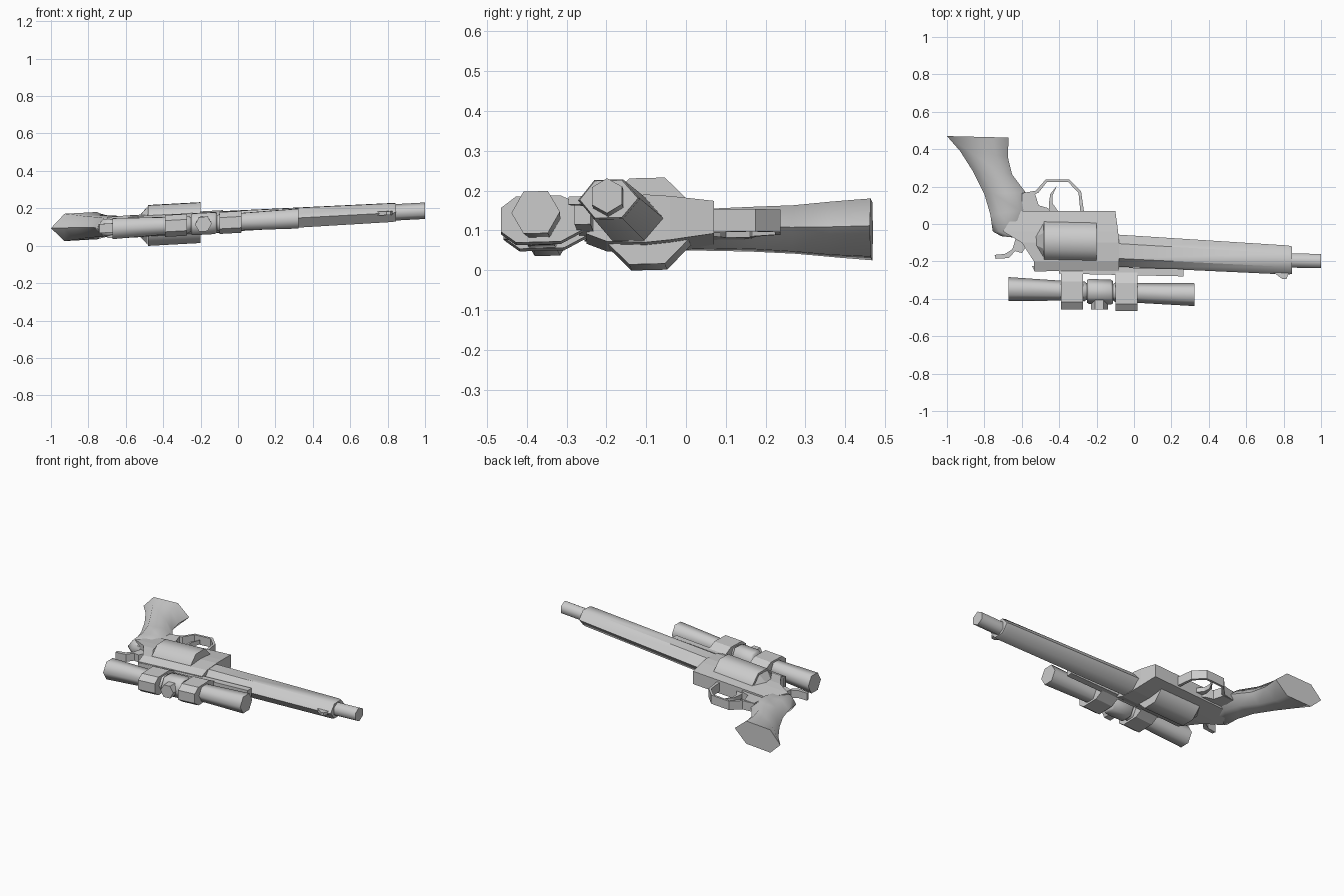
import bpy, bmesh
from math import sin, cos, pi, radians
from mathutils import Vector

if "Cube" in bpy.data.objects:
    bpy.data.objects.remove(bpy.data.objects["Cube"])

# The model lies almost flat: every part is built around z = 0, then tilted
def tilt(p):
    x, y, z = p
    return Vector((x, y, z + 0.137 + 0.055 * x + 0.025 * y))

def skin(name, rings, smooth=0):
    """Bridge a list of equal-sized point rings and cap both ends."""
    bm = bmesh.new()
    loops = [[bm.verts.new(tilt(p)) for p in r] for r in rings]
    n = len(loops[0])
    for a, b in zip(loops, loops[1:]):
        for i in range(n):
            j = (i + 1) % n
            bm.faces.new((a[i], a[j], b[j], b[i]))
    bm.faces.new(loops[0][::-1])
    bm.faces.new(loops[-1])
    bmesh.ops.recalc_face_normals(bm, faces=bm.faces[:])
    me = bpy.data.meshes.new(name)
    bm.to_mesh(me)
    bm.free()
    ob = bpy.data.objects.new(name, me)
    bpy.context.collection.objects.link(ob)
    if smooth:
        me.shade_smooth()
        me.set_sharp_from_angle(angle=radians(smooth))
    return ob

def plate(name, pts, h):
    """Outline in the xy plane, thickness 2h."""
    return skin(name, [[(x, y, s * h) for x, y in pts] for s in (-1, 1)])

def tube(name, profile, axis, sides=6, turn=0.0, smooth=65):
    """Turned part along x: profile of (x, radius), axis(x) gives centre y."""
    rings = [[(x, axis(x) + r * cos(turn + 2 * pi * i / sides), r * sin(turn + 2 * pi * i / sides))
              for i in range(sides)] for x, r in profile]
    return skin(name, rings, smooth)

def loft(name, rows, t0, t1, smooth=0):
    """Rows of (left xy, right xy, half thickness), hexagonal section."""
    rings = []
    for l, r, h in rows:
        l, r = Vector(l), Vector(r)
        sec = [(0, 0), (t0, 1), (t1, 1), (1, 0), (t1, -1), (t0, -1)]
        rings.append([(*l.lerp(r, t), s * h) for t, s in sec])
    return skin(name, rings, smooth)

def strap(name, outer, inner, h):
    return plate(name, outer + inner[::-1], h)

# Grip
loft("grip", [((-1, .47), (-.67, .462), .073), ((-.93, .39), (-.675, .36), .067),
              ((-.86, .28), (-.652, .265), .058), ((-.80, .16), (-.58, .17), .053),
              ((-.768, .05), (-.56, .08), .05), ((-.755, -.04), (-.60, -.045), .046),
              ((-.71, -.065), (-.62, -.075), .035)], .22, .75, 65)

# Frame: box sections stacked along y, thinner at both edges
frame = [(-.25, -.535, -.08, .035), (-.2, -.535, -.08, .055), (-.1, -.60, -.08, .06),
         (-.04, -.70, -.085, .055), (.07, -.63, -.1, .041)]
skin("frame", [[(a, y, -h), (b, y, -h), (b, y, h), (a, y, h)] for y, a, b, h in frame])

# Cylinder with its recoil shield
tube("cylinder", [(-.48, .117), (-.2, .117)], lambda x: -.095 - .02 * (x + .34), 8, pi / 8, 50)
tube("recoil_shield", [(-.525, .06), (-.485, .108)], lambda x: -.09, 8, pi / 8, 0)

# Barrel: tapered-edge hexagon, slightly inclined
def barrel_y(x):
    return -.142 - .055 * (x + .08)
sec = [(-.082, 0), (-.04, .052), (.035, .052), (.08, 0), (.035, -.052), (-.04, -.052)]
skin("barrel", [[(x, barrel_y(x) + y * s, z * s) for y, z in sec]
                for x, s in ((-.09, 1.06), (.825, .96), (.845, .9))], 50)
tube("muzzle", [(.83, .044), (1, .044)], lambda x: -.195 - .02 * (x - .83), 6, pi / 6)
plate("front_sight", [(.74, -.255), (.83, -.255), (.815, -.295), (.795, -.295)], .01)

# Rail on top strap, rear sight
plate("scope_rail", [(-.40, -.225), (.265, -.24), (.265, -.28), (-.40, -.265)], .03)
plate("rear_sight", [(-.545, -.225), (-.40, -.235), (-.40, -.25), (-.53, -.255)], .03)

# Trigger guard, trigger and hammer
strap("trigger_guard",
      [(-.265, .05), (-.283, .175), (-.345, .238), (-.472, .238), (-.525, .178), (-.60, .165)],
      [(-.285, .05), (-.297, .168), (-.352, .224), (-.466, .224), (-.512, .166), (-.59, .145)], .028)
plate("guard_root", [(-.60, .05), (-.43, .05), (-.46, .085), (-.51, .1), (-.53, .165), (-.60, .165)], .03)
plate("trigger", [(-.455, .06), (-.40, .06), (-.435, .11), (-.437, .15), (-.412, .205), (-.448, .16), (-.455, .11)], .014)
plate("hammer", [(-.745, -.165), (-.69, -.16), (-.65, -.135), (-.63, -.07), (-.57, -.11),
                 (-.60, -.155), (-.635, -.145), (-.67, -.182), (-.74, -.186)], .024)

# Scope tube with narrow necks and thicker centre
def scope_y(x):
    return -.348 - .03 * (x + .67)
tube("scope_tube", [(-.67, .064), (-.38, .053), (-.265, .053), (-.255, .045), (-.11, .045),
                    (-.1, .053), (.02, .053), (.323, .061)], scope_y)
tube("scope_turret_body", [(-.252, .06), (-.24, .067), (-.125, .067), (-.113, .06)], scope_y)

# Turret knob facing the front
skin("scope_knob", [[(-.185 + .045 * cos(i * pi / 3), y, .045 * sin(i * pi / 3))
                     for i in range(6)] for y in (-.40, -.458)])

# Two scope rings
ring = [(-.1, -.03), (-.062, -.058), (.05, -.058), (.105, -.03),
        (.105, .03), (.05, .058), (-.062, .058), (-.1, .03)]
for name, x0, x1 in (("scope_ring_rear", -.39, -.272), ("scope_ring_front", -.1, .018)):
    skin(name, [[(x, scope_y((x0 + x1) / 2) + .002 + y, z) for y, z in ring] for x in (x0, x1)])
